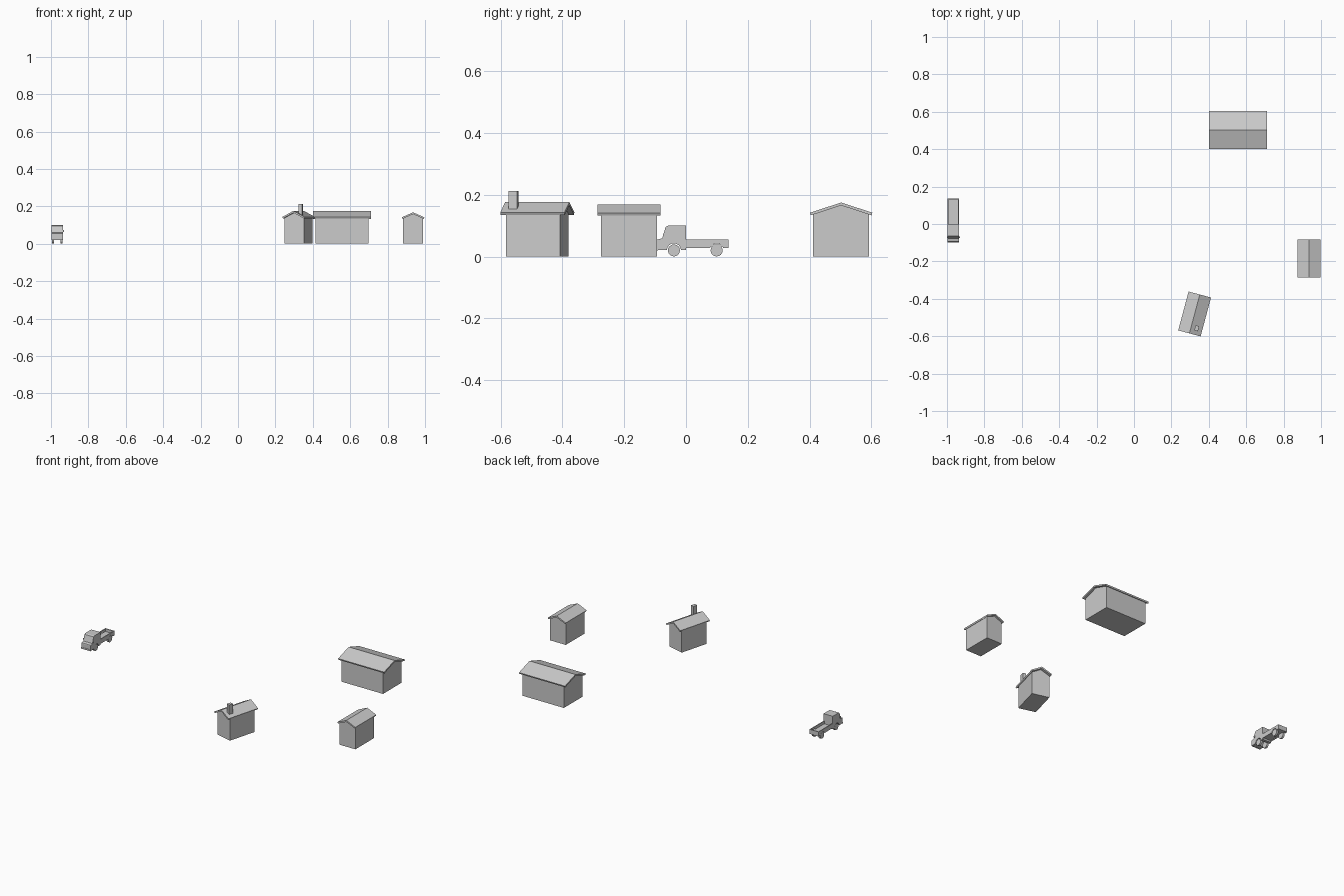
import bpy, bmesh, math
from mathutils import Matrix

if "Cube" in bpy.data.objects:
    bpy.data.objects.remove(bpy.data.objects["Cube"])


def prism(name, profile, a, b, axis='Y', place=None):
    """Extrude a 2D outline (u, z) from a to b along the X or Y axis."""
    bm = bmesh.new()
    rings = []
    for s in (a, b):
        rings.append([bm.verts.new((s, u, z) if axis == 'X' else (u, s, z))
                      for u, z in profile])
    n = len(profile)
    bm.faces.new(rings[0])
    bm.faces.new(rings[1][::-1])
    for i in range(n):
        j = (i + 1) % n
        bm.faces.new((rings[0][j], rings[0][i], rings[1][i], rings[1][j]))
    bmesh.ops.recalc_face_normals(bm, faces=bm.faces)
    me = bpy.data.meshes.new(name)
    bm.to_mesh(me)
    bm.free()
    ob = bpy.data.objects.new(name, me)
    bpy.context.collection.objects.link(ob)
    if place:
        ob.matrix_world = place
    return ob


def rect(u0, u1, z0, z1):
    return [(u0, z0), (u1, z0), (u1, z1), (u0, z1)]


def house(name, cx, cy, turn, roof_w, roof_l, wall_w, wall_l, eave, ridge, t=0.009):
    """Gabled house with the ridge along local y."""
    place = Matrix.Translation((cx, cy, 0)) @ Matrix.Rotation(math.radians(turn), 4, 'Z')
    w, h = roof_w / 2, wall_w / 2
    slope = (ridge - eave) / w
    ang = math.atan(slope)
    under = ridge - t / math.cos(ang)
    # walls up to the underside of the roof
    top = under - slope * h
    prism(name + "_walls", [(-h, 0), (h, 0), (h, top), (0, under), (-h, top)],
          -wall_l / 2, wall_l / 2, place=place)
    # folded roof slab
    bu, bz = w - t * math.sin(ang), eave - t * math.cos(ang)
    prism(name + "_roof", [(-w, eave), (-bu, bz), (0, under), (bu, bz), (w, eave), (0, ridge)],
          -roof_l / 2, roof_l / 2, place=place)
    return place


house("long_house", 0.556, 0.502, 90, 0.202, 0.312, 0.181, 0.282, 0.142, 0.175)
house("small_house", 0.936, -0.184, 0, 0.122, 0.203, 0.107, 0.181, 0.141, 0.168)
spot = house("chimney_house", 0.324, -0.481, -15, 0.124, 0.215, 0.107, 0.18, 0.143, 0.176)
prism("chimney", rect(0.021, 0.041, 0.14, 0.213), -0.085, -0.057, place=spot)

# --- pickup truck, nose towards -y ---
TX, HALF = -0.966, 0.031
FRONT, REAR, AXLE = -0.039, 0.099, 0.02


def arch(yc, zb, r=0.023, n=8):
    """Wheel arch points from front to back, starting at height zb."""
    a = math.asin((zb - AXLE) / r)
    return [(yc - r * math.cos(a + (math.pi - 2 * a) * i / n),
             AXLE + r * math.sin(a + (math.pi - 2 * a) * i / n)) for i in range(n + 1)]


# cab with hood and sloping windshield
prism("cab", [(-0.096, 0.021)] + arch(FRONT, 0.021) +
      [(0.0, 0.021), (0.0, 0.1), (-0.058, 0.1), (-0.066, 0.096),
       (-0.077, 0.059), (-0.094, 0.055), (-0.096, 0.052)],
      TX - HALF, TX + HALF, 'X')
prism("front_bumper", rect(-0.098, -0.09, 0.02, 0.029), TX - HALF, TX + HALF, 'X')

# open bed
side = [(0.0, 0.028)] + arch(REAR, 0.028) + [(0.136, 0.028), (0.136, 0.056), (0.0, 0.056)]
prism("bed_floor", rect(0.0, 0.134, 0.032, 0.039), TX - HALF + 0.003, TX + HALF - 0.003, 'X')
prism("tailgate", rect(0.131, 0.137, 0.028, 0.056), TX - HALF, TX + HALF, 'X')

# paired parts: bed sides, mirrors and wheels
for s, label in ((-1, "left"), (1, "right")):
    outer = TX + s * HALF
    prism("bed_side_" + label, side, outer, outer - s * 0.005, 'X')
    prism("mirror_" + label, rect(-0.074, -0.068, 0.063, 0.073),
          outer - s * 0.002, outer + s * 0.0035, 'X')
    for yc, end in ((FRONT, "front"), (REAR, "rear")):
        ring = [(yc + 0.0195 * math.cos(math.tau * i / 16),
                 AXLE + 0.0195 * math.sin(math.tau * i / 16)) for i in range(16)]
        prism(f"wheel_{end}_{label}", ring, outer - s * 0.002, outer - s * 0.014, 'X')
